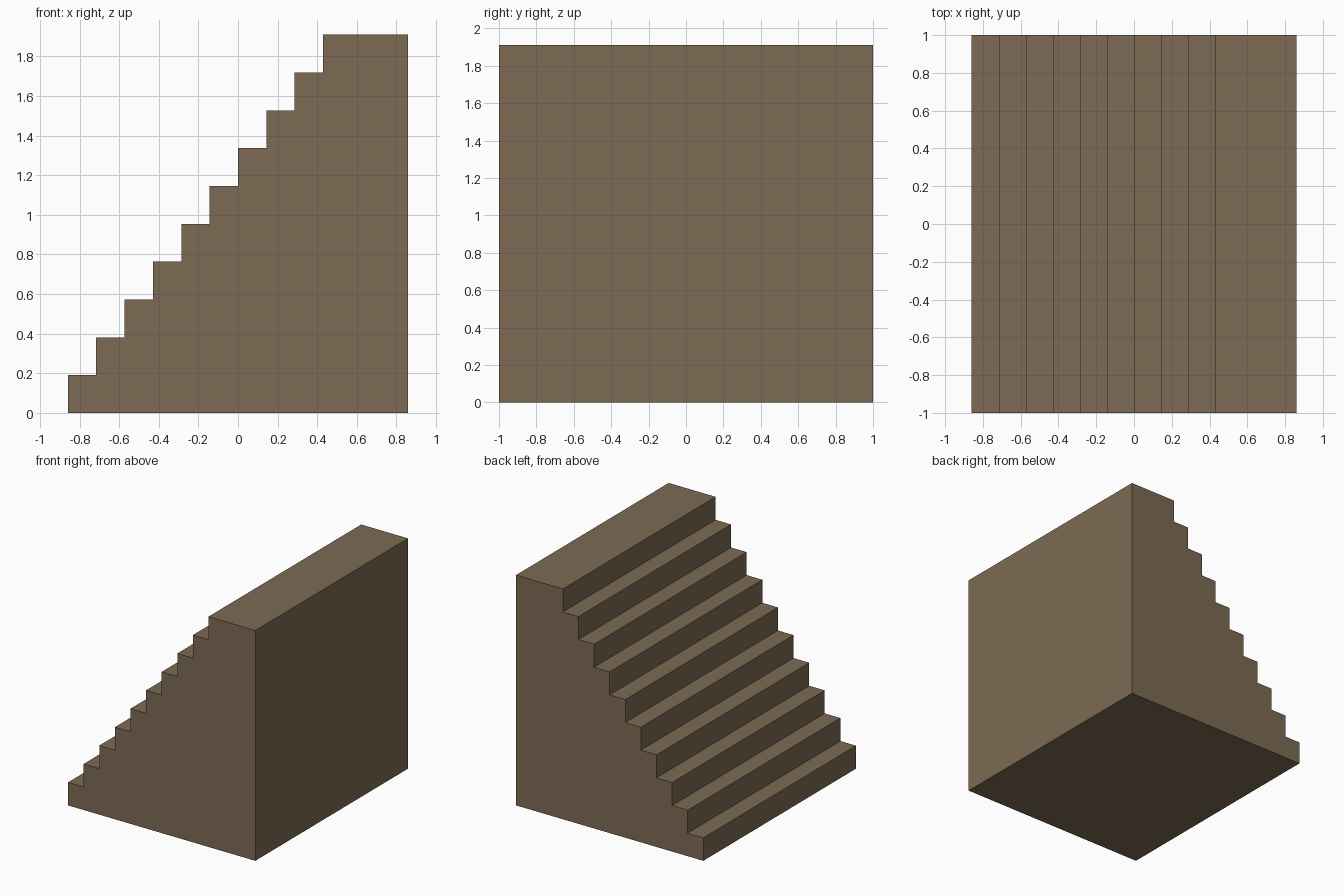
import bpy, bmesh

if "Cube" in bpy.data.objects:
    bpy.data.objects.remove(bpy.data.objects["Cube"])

STEPS = 10
TREAD = 0.1432
RISE = 0.191
HALF_X = TREAD * 6
HALF_Y = 1.0

# Stair side profile: steps climb towards +x, top landing is three treads deep
profile = [(HALF_X, 0), (-HALF_X, 0)]
for i in range(STEPS):
    x = -HALF_X + i * TREAD
    if i:
        profile.append((x, i * RISE))
    profile.append((x, (i + 1) * RISE))
profile.append((HALF_X, STEPS * RISE))

# Extrude the profile across the width
bm = bmesh.new()
side = bm.faces.new([bm.verts.new((x, -HALF_Y, z)) for x, z in profile])
ext = bmesh.ops.extrude_face_region(bm, geom=[side])
verts = [g for g in ext["geom"] if isinstance(g, bmesh.types.BMVert)]
bmesh.ops.translate(bm, verts=verts, vec=(0, 2 * HALF_Y, 0))
bmesh.ops.recalc_face_normals(bm, faces=bm.faces[:])

mesh = bpy.data.meshes.new("staircase")
bm.to_mesh(mesh)
bm.free()
stairs = bpy.data.objects.new("staircase", mesh)
bpy.context.collection.objects.link(stairs)

# Single brown stone colour
mat = bpy.data.materials.new("earthy brown")
mat.diffuse_color = (0.202, 0.147, 0.087, 1)
mat.use_nodes = True
mat.node_tree.nodes["Principled BSDF"].inputs["Base Color"].default_value = mat.diffuse_color
mesh.materials.append(mat)
